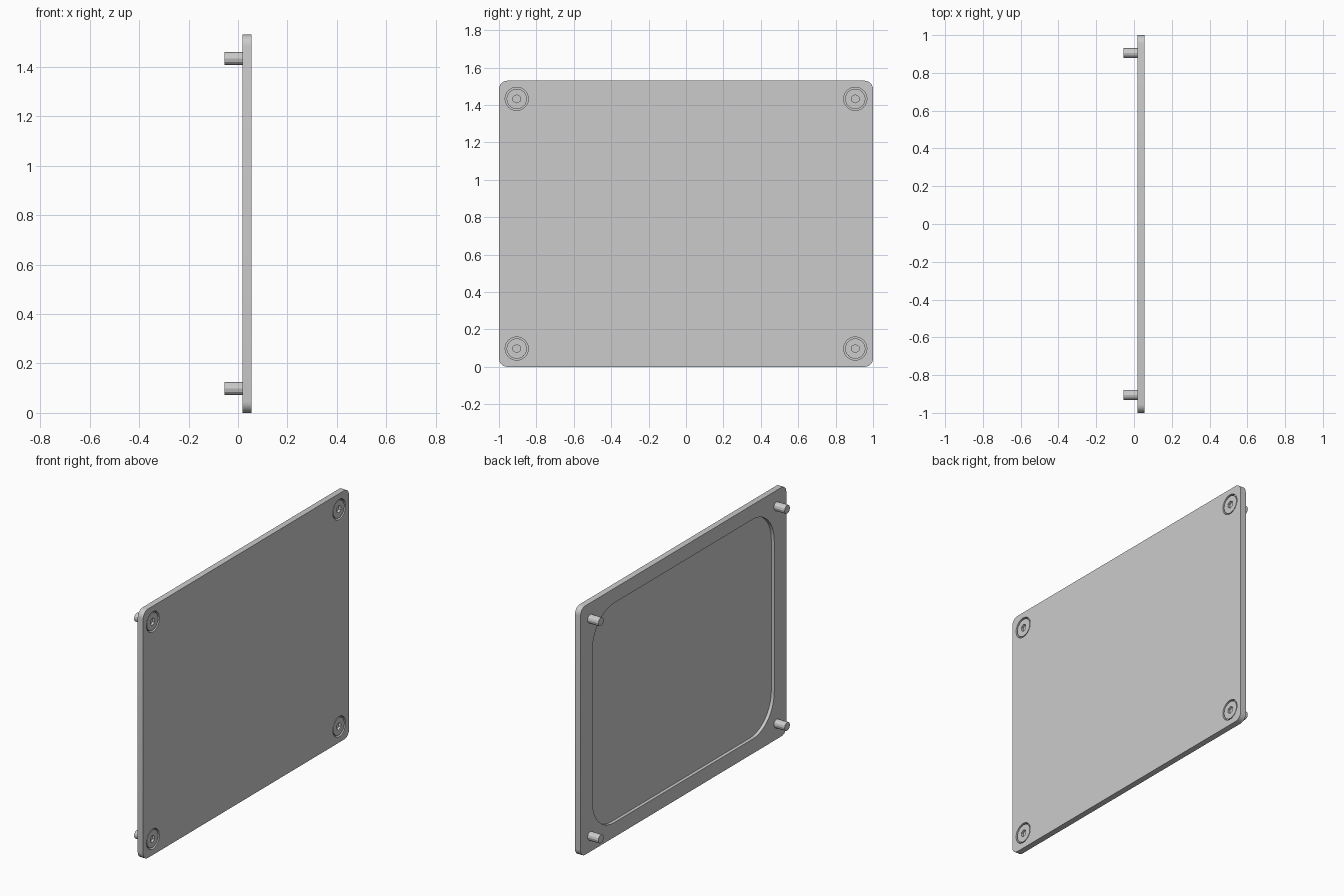
import bpy, bmesh
from math import cos, sin, pi

if "Cube" in bpy.data.objects:
    bpy.data.objects.remove(bpy.data.objects["Cube"])

H = 1.53
SCREWS = [(y, z) for y in (-0.905, 0.905) for z in (0.098, 1.433)]


def prism(name, pts, x0, x1):
    """Extrude a (y, z) outline along x."""
    bm = bmesh.new()
    face = bm.faces.new([bm.verts.new((x0, y, z)) for y, z in pts])
    res = bmesh.ops.extrude_face_region(bm, geom=[face])
    verts = [v for v in res["geom"] if isinstance(v, bmesh.types.BMVert)]
    bmesh.ops.translate(bm, verts=verts, vec=(x1 - x0, 0, 0))
    bmesh.ops.recalc_face_normals(bm, faces=bm.faces)
    me = bpy.data.meshes.new(name)
    bm.to_mesh(me)
    bm.free()
    ob = bpy.data.objects.new(name, me)
    bpy.context.collection.objects.link(ob)
    return ob


def rounded(y1, z0, z1, r, seg):
    """Rounded rectangle outline, symmetric in y."""
    centres = [(y1 - r, z1 - r), (r - y1, z1 - r), (r - y1, z0 + r), (y1 - r, z0 + r)]
    return [(cy + r * cos((q + i / seg) * pi / 2), cz + r * sin((q + i / seg) * pi / 2))
            for q, (cy, cz) in enumerate(centres) for i in range(seg + 1)]


def ring(y, z, r, n):
    return [(y + r * sin(2 * pi * i / n), z + r * cos(2 * pi * i / n)) for i in range(n)]


def boolean(ob, other, op):
    mod = ob.modifiers.new(op, 'BOOLEAN')
    mod.operation, mod.solver, mod.object = op, 'EXACT', other
    bpy.context.view_layer.objects.active = ob
    bpy.ops.object.modifier_apply(modifier=mod.name)
    bpy.data.objects.remove(other)


def smooth(ob):
    bpy.ops.object.select_all(action='DESELECT')
    ob.select_set(True)
    bpy.context.view_layer.objects.active = ob
    bpy.ops.object.shade_smooth_by_angle(angle=0.5)


# Cover plate with a shallow pocket in its back
plate = prism("cover_plate", rounded(1.0, 0, H, 0.045, 6), 0.018, 0.055)
boolean(plate, prism("pocket_cutter", rounded(0.883, 0.09, H - 0.09, 0.21, 10), -0.01, 0.038), 'DIFFERENCE')

for i, (y, z) in enumerate(SCREWS):
    # Counterbore in the plate front
    boolean(plate, prism("counterbore_cutter", ring(y, z, 0.062, 32), 0.035, 0.08), 'DIFFERENCE')
    # Screw head with hexagonal socket
    head = prism(f"screw_head_{i + 1}", ring(y, z, 0.054, 32), 0.034, 0.052)
    boolean(head, prism("socket_cutter", ring(y, z, 0.022, 6), 0.038, 0.08), 'DIFFERENCE')
    smooth(head)
    # Screw shaft protruding from the back
    prism(f"screw_shaft_{i + 1}", ring(y, z, 0.026, 12), -0.055, 0.0345)
smooth(plate)
